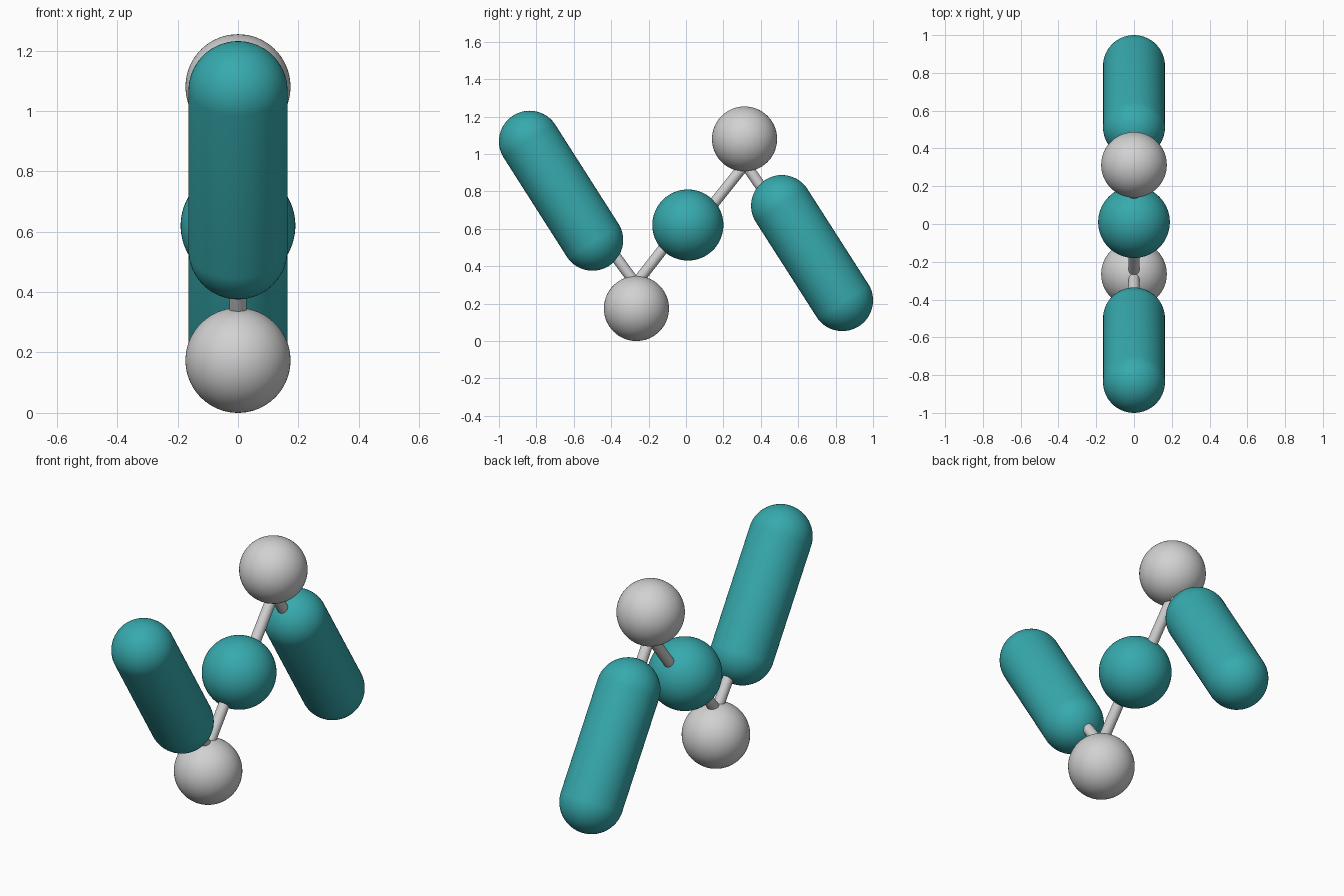
import bpy, bmesh
from mathutils import Vector, Matrix

if "Cube" in bpy.data.objects:
    bpy.data.objects.remove(bpy.data.objects["Cube"])


def material(name, rgb):
    m = bpy.data.materials.new(name)
    m.diffuse_color = (*rgb, 1)
    m.use_nodes = True
    m.node_tree.nodes["Principled BSDF"].inputs["Base Color"].default_value = m.diffuse_color
    return m


TEAL = material("teal", (0.037, 0.40, 0.42))
GREY = material("light grey", (0.64, 0.64, 0.64))


def finish(bm, name, mat, matrix):
    for f in bm.faces:
        f.smooth = True
    bm.transform(matrix)
    me = bpy.data.meshes.new(name)
    bm.to_mesh(me)
    bm.free()
    me.materials.append(mat)
    ob = bpy.data.objects.new(name, me)
    bpy.context.collection.objects.link(ob)
    return ob


def capsule(name, a, b, r, mat):
    """Round-ended bar between two (y, z) points; a sphere if they coincide."""
    a, b = Vector((0, *a)), Vector((0, *b))
    d = b - a
    bm = bmesh.new()
    # odd ring count: no equator ring, so the halves part cleanly
    bmesh.ops.create_uvsphere(bm, u_segments=64, v_segments=33, radius=r)
    for v in bm.verts:
        v.co.z += d.length / 2 * (1 if v.co.z > 0 else -1)
    rot = Vector((0, 0, 1)).rotation_difference(d) if d.length else None
    mtx = Matrix.Translation((a + b) / 2)
    if rot:
        mtx = mtx @ rot.to_matrix().to_4x4()
    return finish(bm, name, mat, mtx)


# Round balls
for name, c, r, mat in (
    ("centre_ball", (0.01, 0.62), 0.19, TEAL),
    ("lower_ball", (-0.265, 0.174), 0.174, GREY),
    ("upper_ball", (0.313, 1.08), 0.174, GREY),
):
    capsule(name, c, c, r, mat)

# Long rounded bars
capsule("front_bar", (-0.836, 1.067), (-0.50, 0.54), 0.164, TEAL)
capsule("back_bar", (0.512, 0.723), (0.836, 0.217), 0.164, TEAL)

# Thin rods joining the parts, ends buried inside them
for name, a, b in (
    ("front_bar_rod", (-0.265, 0.30), (-0.47, 0.58)),
    ("lower_ball_rod", (-0.265, 0.31), (0.0, 0.65)),
    ("upper_ball_rod", (0.32, 0.95), (0.04, 0.60)),
    ("back_bar_rod", (0.315, 0.95), (0.50, 0.68)),
):
    capsule(name, a, b, 0.029, GREY)
